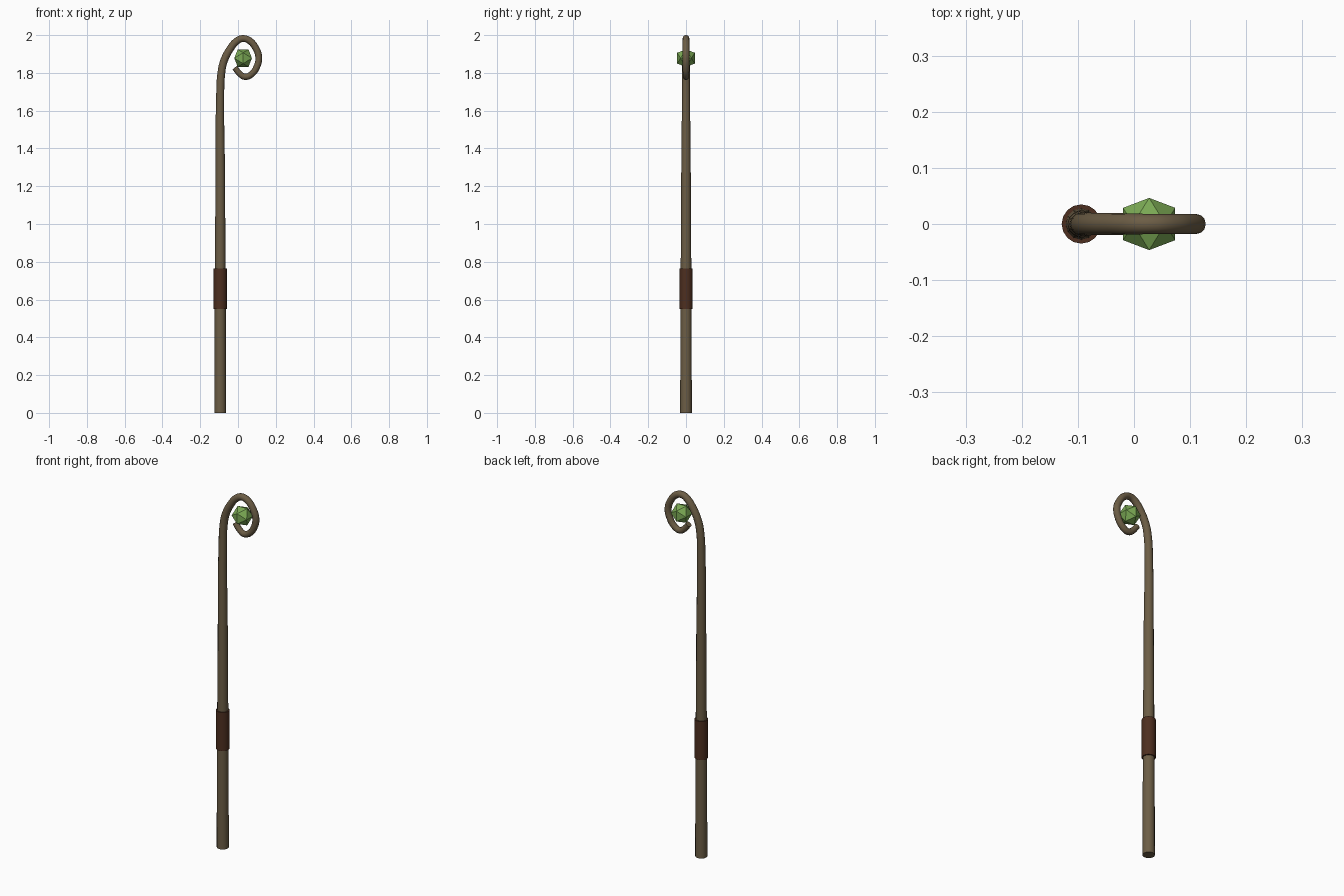
import bpy, bmesh, math

if "Cube" in bpy.data.objects:
    bpy.data.objects.remove(bpy.data.objects["Cube"])


def paint(obj, name, rgb):
    mat = bpy.data.materials.new(name)
    mat.diffuse_color = (*rgb, 1)
    mat.use_nodes = True
    mat.node_tree.nodes["Principled BSDF"].inputs["Base Color"].default_value = mat.diffuse_color
    obj.data.materials.append(mat)


def smooth(obj):
    bpy.ops.object.select_all(action='DESELECT')
    obj.select_set(True)
    bpy.context.view_layer.objects.active = obj
    bpy.ops.object.shade_smooth_by_angle(angle=math.radians(40))


SHAFT_X = -0.094

# Staff: tapered tube along the shaft and round the crook (x, z, radius)
path = [
    (SHAFT_X, 0.0, 0.031), (SHAFT_X, 0.6, 0.029), (SHAFT_X, 1.3, 0.025),
    (SHAFT_X, 1.70, 0.021), (-0.089, 1.793, 0.0205), (-0.075, 1.862, 0.020),
    (-0.039, 1.931, 0.0195), (-0.007, 1.968, 0.019), (0.025, 1.982, 0.018),
    (0.062, 1.970, 0.018), (0.094, 1.931, 0.018), (0.110, 1.883, 0.018),
    (0.100, 1.833, 0.0175), (0.072, 1.793, 0.017), (0.037, 1.779, 0.0165),
    (0.009, 1.796, 0.016), (-0.017, 1.828, 0.0155),
]
curve = bpy.data.curves.new("staff", 'CURVE')
curve.dimensions = '3D'
curve.bevel_depth = 1.0
curve.bevel_resolution = 4
curve.resolution_u = 3
curve.use_fill_caps = True
spline = curve.splines.new('BEZIER')
spline.bezier_points.add(len(path) - 1)
for p, (x, z, r) in zip(spline.bezier_points, path):
    p.co = (x, 0, z)
    p.radius = r
    p.handle_left_type = p.handle_right_type = 'AUTO'
staff = bpy.data.objects.new("staff", curve)
bpy.context.collection.objects.link(staff)
bpy.context.view_layer.objects.active = staff
staff.select_set(True)
bpy.ops.object.convert(target='MESH')
staff = bpy.context.object
smooth(staff)
paint(staff, "wood", (0.15, 0.11, 0.06))

# Leather grip around the shaft
bpy.ops.mesh.primitive_cylinder_add(vertices=16, radius=0.035, depth=0.215,
                                    location=(SHAFT_X, 0, 0.6575))
grip = bpy.context.object
grip.name = "grip_wrap"
smooth(grip)
paint(grip, "leather", (0.075, 0.028, 0.014))

# Gem: faceted icosahedron held in the crook
a = 0.0465
b = a / ((1 + math.sqrt(5)) / 2)
bm = bmesh.new()
for s in (-1, 1):
    for t in (-1, 1):
        for co in ((s * a, t * b, 0), (0, s * a, t * b), (t * b, 0, s * a)):
            bm.verts.new(co)
bmesh.ops.convex_hull(bm, input=bm.verts)
bmesh.ops.recalc_face_normals(bm, faces=bm.faces)
mesh = bpy.data.meshes.new("gem")
bm.to_mesh(mesh)
bm.free()
gem = bpy.data.objects.new("gem", mesh)
gem.location = (0.027, 0, 1.878)
bpy.context.collection.objects.link(gem)
paint(gem, "green_gem", (0.2, 0.4, 0.09))
